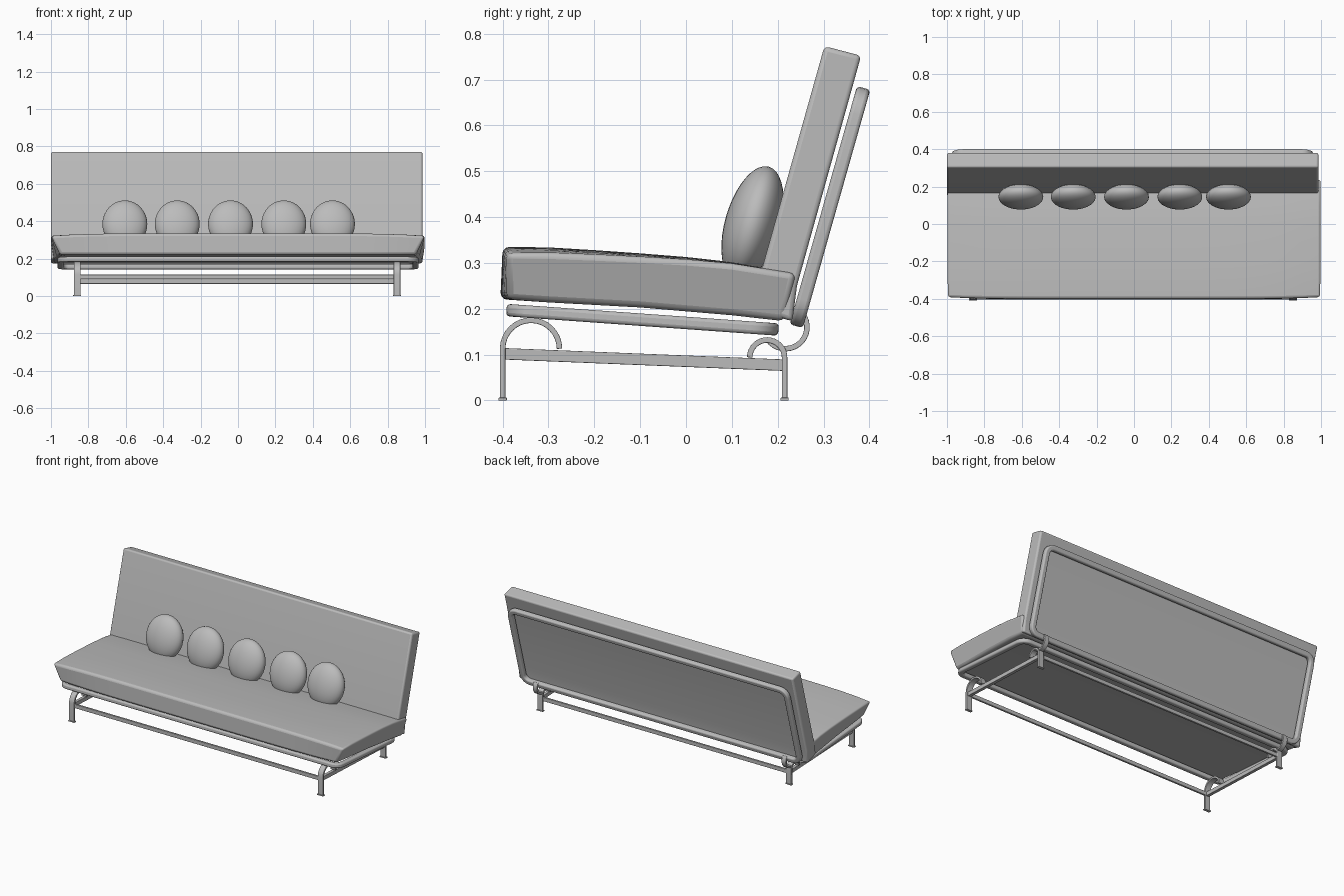
import bpy, bmesh, math
from mathutils import Matrix, Vector

cube = bpy.data.objects.get("Cube")
if cube:
    bpy.data.objects.remove(cube, do_unlink=True)

grey = bpy.data.materials.new("soft_grey")
grey.use_nodes = True
grey.diffuse_color = (0.5, 0.5, 0.5, 1)
grey.node_tree.nodes["Principled BSDF"].inputs["Base Color"].default_value = (0.5, 0.5, 0.5, 1)


def finish(name, bm, bevel=0.0, angle=35):
    """Turn a bmesh into a shaded object with optional rounded edges."""
    bmesh.ops.recalc_face_normals(bm, faces=bm.faces)
    mesh = bpy.data.meshes.new(name)
    bm.to_mesh(mesh)
    bm.free()
    mesh.materials.append(grey)
    ob = bpy.data.objects.new(name, mesh)
    bpy.context.collection.objects.link(ob)
    if bevel:
        mod = ob.modifiers.new("rounded_edges", 'BEVEL')
        mod.width, mod.segments, mod.angle_limit = bevel, 3, math.radians(40)
    bpy.ops.object.select_all(action='DESELECT')
    ob.select_set(True)
    bpy.context.view_layer.objects.active = ob
    bpy.ops.object.shade_smooth_by_angle(angle=math.radians(angle))
    return ob


def loft(name, rings, bevel=0.0, closed=False):
    """Skin a list of equal-length point rings."""
    bm = bmesh.new()
    loops = [[bm.verts.new(p) for p in ring] for ring in rings]
    n = len(loops[0])
    pairs = list(zip(loops, loops[1:]))
    if closed:
        pairs.append((loops[-1], loops[0]))
    for a, b in pairs:
        for i in range(n):
            j = (i + 1) % n
            bm.faces.new((a[i], a[j], b[j], b[i]))
    if not closed:
        bm.faces.new(loops[0])
        bm.faces.new(loops[-1])
    return finish(name, bm, bevel)


def arc(cy, cz, r, start, end, steps=16):
    angles = [math.radians(start + (end - start) * i / steps) for i in range(steps + 1)]
    return [(cy + r * math.cos(a), cz + r * math.sin(a)) for a in angles]


def flat_bar(name, path, x, width, thick):
    """Flat steel strip bent along a path in the side plane."""
    rings = []
    for i, (y, z) in enumerate(path):
        p, q = path[max(i - 1, 0)], path[min(i + 1, len(path) - 1)]
        t = Vector((q[0] - p[0], q[1] - p[1])).normalized()
        oy, oz = -t.y * thick / 2, t.x * thick / 2
        rings.append([(x + sx * width / 2, y + s * oy, z + s * oz)
                      for sx, s in ((-1, -1), (1, -1), (1, 1), (-1, 1))])
    return loft(name, rings, 0.002)


def tube_frame(name, width, length, thick, rail, radius, matrix):
    """Rounded rectangular ring."""
    rings = []
    for k, (sx, sy) in enumerate(((1, 1), (-1, 1), (-1, -1), (1, -1))):
        cx, cy = sx * (width / 2 - radius), sy * (length / 2 - radius)
        for i in range(7):
            a = math.radians(90 * k + 15 * i)
            ring = []
            for r, z in ((radius, -1), (radius, 1), (radius - rail, 1), (radius - rail, -1)):
                ring.append(matrix @ Vector((cx + r * math.cos(a), cy + r * math.sin(a), z * thick / 2)))
            rings.append(ring)
    return loft(name, rings, 0.008, closed=True)


def box(name, size, centre, bevel=0.002):
    bm = bmesh.new()
    bmesh.ops.create_cube(bm, size=1, matrix=Matrix.Translation(centre) @ Matrix.Diagonal((*size, 1)))
    return finish(name, bm, bevel)


# Seat cushion: crowned top, front corners tucked in towards the bottom
top = [(-0.40, 0.335), (-0.3, 0.334), (-0.2, 0.328), (-0.1, 0.321), (0, 0.313), (0.1, 0.302), (0.24, 0.277)]
bottom = [(0.215, 0.173), (0.1, 0.186), (-0.1, 0.203), (-0.3, 0.214), (-0.405, 0.221)]
rings = []
for i in range(21):
    x = -1 + i / 10
    edge = abs(x) ** 6
    ring = [(x, y + (0.008 * edge if y < -0.35 else 0), z - 0.014 * edge * (0.24 - y) / 0.64)
            for y, z in top]
    for y, z in bottom:
        inset = 0.015 + 0.035 * (0.215 - y) / 0.62
        ring.append((x * (1 - inset), y + (0.015 * edge if y < -0.35 else 0), z))
    rings.append(ring)
loft("seat_cushion", rings, 0.014)

# Backrest cushion, slightly flared at the lower back
back = [(0.302, 0.773), (0.382, 0.752), (0.242, 0.25), (0.232, 0.172), (0.15, 0.2), (0.158, 0.26)]
loft("backrest_cushion", [[(x, y, z) for y, z in back] for x in (-1, 0.986)], 0.01)

# Tubular frames behind the backrest and under the seat
tube_frame("backrest_frame", 1.93, 0.54, 0.03, 0.032, 0.06,
           Matrix.Translation((-0.008, 0.314, 0.422)) @ Matrix.Rotation(math.radians(74.2), 4, 'X'))
tube_frame("seat_frame", 1.93, 0.595, 0.027, 0.032, 0.06,
           Matrix.Translation((0, -0.095, 0.176)) @ Matrix.Rotation(math.radians(-4.1), 4, 'X'))

# Legs, feet, hinges and side rails
for side, x in (("left", 0.85), ("right", -0.86)):
    flat_bar("front_leg_" + side, [(-0.4, 0)] + arc(-0.338, 0.113, 0.062, 180, 0), x, 0.036, 0.012)
    flat_bar("back_leg_" + side, [(0.215, 0)] + arc(0.177, 0.094, 0.038, 0, 180), x, 0.036, 0.012)
    flat_bar("hinge_" + side, arc(0.217, 0.16, 0.047, 40, -145), x, 0.03, 0.012)
    flat_bar("side_rail_" + side, [(-0.4, 0.102), (0.215, 0.077)], x, 0.02, 0.025)
    for name, y in (("front_foot_", -0.4), ("back_foot_", 0.215)):
        box(name + side, (0.042, 0.018, 0.006), (x, y, 0.003), 0.001)

# Long cross rails
box("front_rail", (1.7, 0.012, 0.024), (-0.005, -0.398, 0.102))
box("back_rail", (1.7, 0.012, 0.024), (-0.005, 0.212, 0.077))

# Row of plump cushions leaning on the backrest
for i, x in enumerate((-0.605, -0.325, -0.04, 0.245, 0.505)):
    bm = bmesh.new()
    m = (Matrix.Translation((x, 0.145, 0.385)) @ Matrix.Rotation(math.radians(-16), 4, 'X')
         @ Matrix.Diagonal((0.12, 0.06, 0.13, 1)))
    bmesh.ops.create_uvsphere(bm, u_segments=32, v_segments=20, radius=1, matrix=m)
    finish("pillow_%d" % (i + 1), bm, angle=60)
